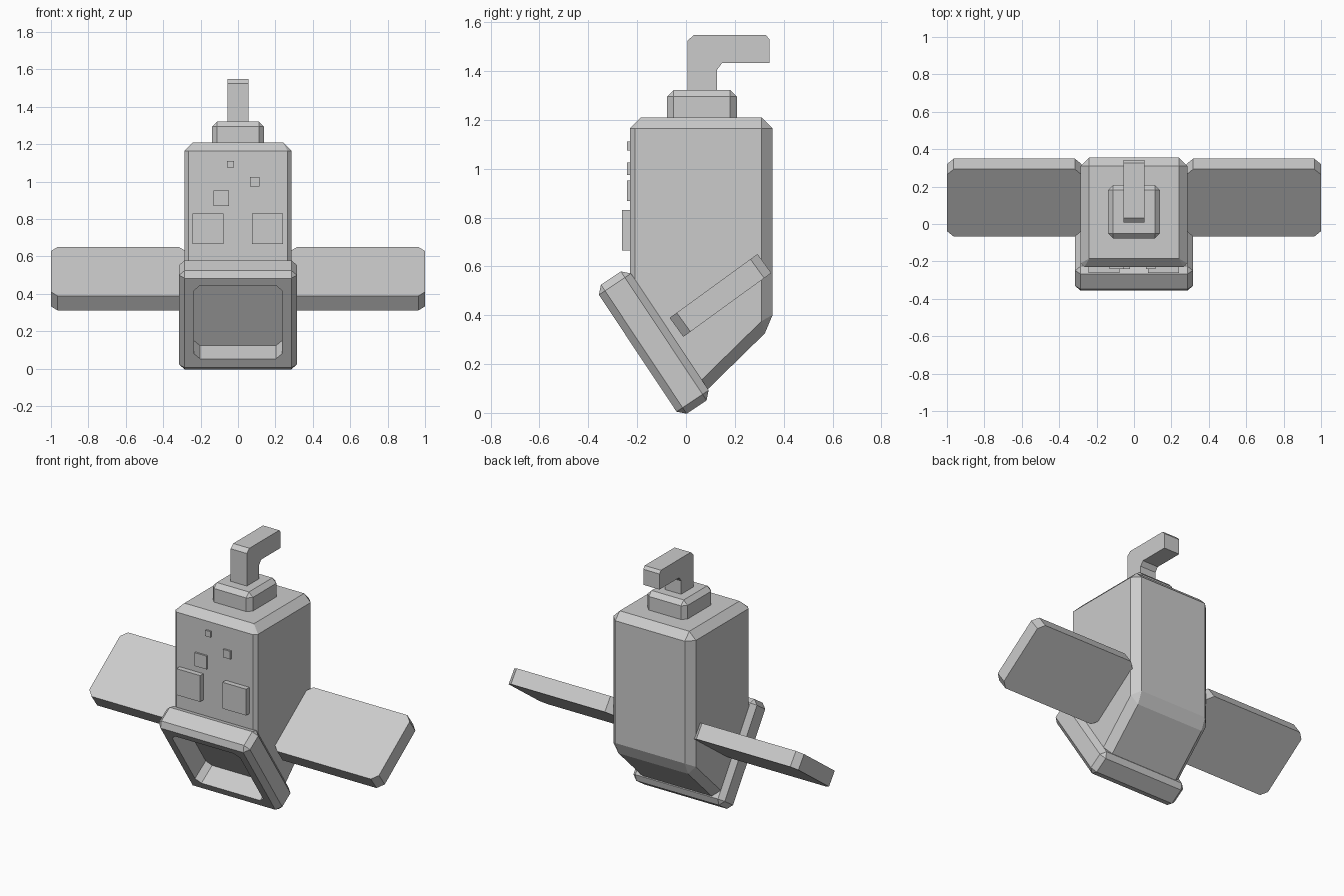
import bpy, bmesh
from math import radians
from mathutils import Vector

cube = bpy.data.objects.get("Cube")
if cube:
    bpy.data.objects.remove(cube, do_unlink=True)

grey = bpy.data.materials.new("light_grey")
grey.use_nodes = True
grey.diffuse_color = (0.6, 0.6, 0.6, 1)
grey.node_tree.nodes["Principled BSDF"].inputs["Base Color"].default_value = (0.6, 0.6, 0.6, 1)


def finish(name, bm, loc=(0, 0, 0), tilt=0, bevel=0, weight=None):
    """Turn a bmesh into an object; weight(mid, direction) sets each edge's chamfer."""
    bmesh.ops.recalc_face_normals(bm, faces=bm.faces)
    if bevel:
        layer = bm.edges.layers.float.new("bevel_weight_edge")
        for e in bm.edges:
            a, b = e.verts[0].co, e.verts[1].co
            e[layer] = weight((a + b) / 2, (b - a).normalized()) if weight else 1.0
    mesh = bpy.data.meshes.new(name)
    bm.to_mesh(mesh)
    bm.free()
    mesh.materials.append(grey)
    ob = bpy.data.objects.new(name, mesh)
    bpy.context.collection.objects.link(ob)
    ob.location = loc
    ob.rotation_euler.x = radians(tilt)
    if bevel:
        mod = ob.modifiers.new("chamfer", "BEVEL")
        mod.width, mod.segments, mod.limit_method = bevel, 1, "WEIGHT"
    return ob


def box(name, size, loc, **kw):
    bm = bmesh.new()
    bmesh.ops.create_cube(bm, size=1)
    bmesh.ops.scale(bm, vec=size, verts=bm.verts)
    return finish(name, bm, loc, **kw)


def prism(name, profile, half_width, **kw):
    """Extrude a side profile of (y, z) points across the width."""
    bm = bmesh.new()
    face = bm.faces.new([bm.verts.new((-half_width, y, z)) for y, z in profile])
    new = bmesh.ops.extrude_face_region(bm, geom=[face])["geom"]
    bmesh.ops.translate(bm, vec=(2 * half_width, 0, 0),
                        verts=[v for v in new if isinstance(v, bmesh.types.BMVert)])
    return finish(name, bm, **kw)


# Main body: chamfered all round, finer on the front uprights, raw where the mouth covers it
def body_weight(mid, direction):
    if mid.z > 1.2 or mid.y > 0.15:
        return 1.0
    return 0.45 if abs(direction.z) > 0.99 else 0.0


prism("body", [(-0.23, 1.21), (-0.23, 0.555), (0.08, 0.088), (0.355, 0.357), (0.355, 1.21)],
      0.285, bevel=0.045, weight=body_weight)

# Slanted mouth frame with a square recess
mouth_tilt = 33.6
mouth_centre = Vector((0, -0.132, 0.288))
mouth = box("mouth_frame", (0.63, 0.158, 0.634), mouth_centre, tilt=mouth_tilt, bevel=0.03)
cutter = box("mouth_cutter", (0.47, 0.252, 0.47), mouth_centre + Vector((0, -0.068, -0.039)),
             tilt=mouth_tilt, bevel=0.032, weight=lambda mid, d: abs(d.y) > 0.9)
cut = mouth.modifiers.new("recess", "BOOLEAN")
cut.object, cut.operation, cut.solver = cutter, "DIFFERENCE", "EXACT"
bpy.context.view_layer.update()
carved = bpy.data.meshes.new_from_object(mouth.evaluated_get(bpy.context.evaluated_depsgraph_get()))
mouth.modifiers.clear()
mouth.data = carved
bpy.data.objects.remove(cutter, do_unlink=True)

# Sloping side fins with clipped corners
for side, sign in (("left", 1), ("right", -1)):
    box(side + "_fin", (0.72, 0.445, 0.096), (sign * 0.64, 0.141, 0.481), tilt=36,
        bevel=0.036, weight=lambda mid, d: abs(d.z) > 0.9)

# Collar on top of the body
box("collar", (0.276, 0.286, 0.13), (0, 0.065, 1.257), bevel=0.027,
    weight=lambda mid, d: mid.z > -0.06)

# Hooked pipe
prism("hook", [(0.007, 1.3), (0.007, 1.525), (0.033, 1.548), (0.327, 1.548), (0.341, 1.53),
               (0.341, 1.433), (0.148, 1.433), (0.127, 1.405), (0.127, 1.3)], 0.056)

# Front panels and buttons: x, z, size, how far they stand out
for name, x, z, size, out in (("left_panel", 0.158, 0.748, 0.164, 0.032),
                              ("right_panel", -0.16, 0.748, 0.164, 0.032),
                              ("large_button", -0.09, 0.91, 0.083, 0.011),
                              ("medium_button", 0.09, 1.0, 0.05, 0.011),
                              ("small_button", -0.04, 1.093, 0.036, 0.011)):
    box(name, (size, out + 0.02, size), (x, -0.22 - out / 2, z))
